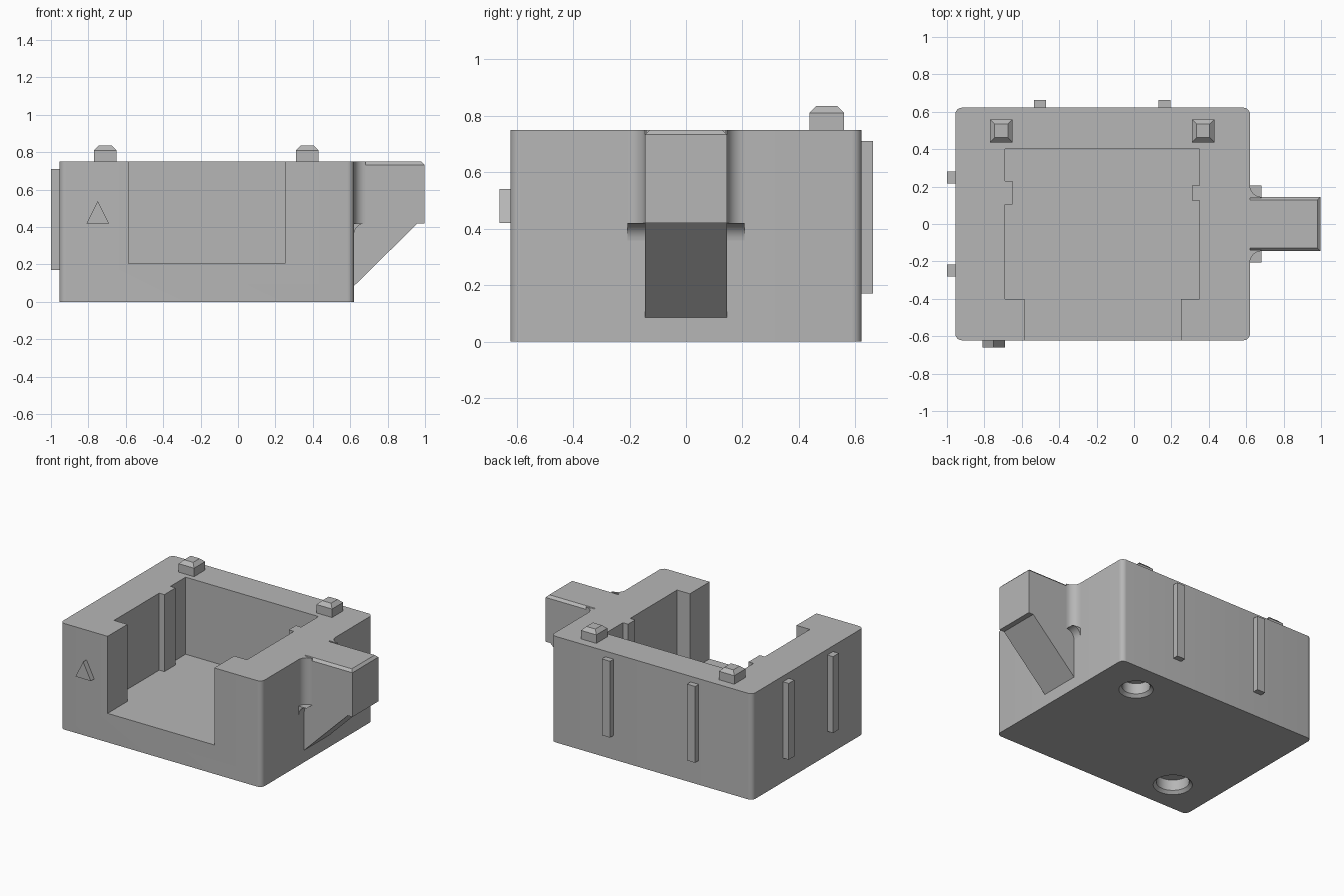
import bpy, bmesh, math
from mathutils import Vector

old = bpy.data.objects.get("Cube")
if old:
    bpy.data.objects.remove(old, do_unlink=True)

grey = bpy.data.materials.new("plain grey")
grey.use_nodes = True
grey.diffuse_color = (0.47, 0.47, 0.47, 1)
grey.node_tree.nodes["Principled BSDF"].inputs["Base Color"].default_value = (0.47, 0.47, 0.47, 1)


def finish(name, bm):
    bmesh.ops.recalc_face_normals(bm, faces=bm.faces)
    mesh = bpy.data.meshes.new(name)
    bm.to_mesh(mesh)
    bm.free()
    mesh.materials.append(grey)
    obj = bpy.data.objects.new(name, mesh)
    bpy.context.collection.objects.link(obj)
    return obj


def prism(name, points, direction, chamfer=0, pick=None):
    """Extrude a closed outline of 3D points; optionally chamfer picked edges."""
    bm = bmesh.new()
    face = bm.faces.new([bm.verts.new(p) for p in points])
    out = bmesh.ops.extrude_face_region(bm, geom=[face], use_keep_orig=True)
    moved = [g for g in out["geom"] if isinstance(g, bmesh.types.BMVert)]
    bmesh.ops.translate(bm, verts=moved, vec=direction)
    bmesh.ops.recalc_face_normals(bm, faces=bm.faces)
    if chamfer:
        bm.normal_update()
        edges = [e for e in bm.edges if pick(e)]
        bmesh.ops.bevel(bm, geom=edges, offset=chamfer, segments=1, affect='EDGES')
    return finish(name, bm)


def box(name, x0, x1, y0, y1, z0, z1, chamfer=0, pick=None):
    pts = [(x0, y0, z0), (x1, y0, z0), (x1, y1, z0), (x0, y1, z0)]
    return prism(name, pts, (0, 0, z1 - z0), chamfer, pick)


def activate(obj):
    bpy.ops.object.select_all(action='DESELECT')
    obj.select_set(True)
    bpy.context.view_layer.objects.active = obj


def smooth(obj):
    activate(obj)
    bpy.ops.object.shade_smooth_by_angle(angle=math.radians(30))


def cut(obj, cutter):
    cutter.hide_render = True
    mod = obj.modifiers.new("cut", 'BOOLEAN')
    mod.operation, mod.solver, mod.object = 'DIFFERENCE', 'EXACT', cutter
    activate(obj)
    bpy.ops.object.modifier_apply(modifier=mod.name)
    bpy.data.objects.remove(cutter, do_unlink=True)


LEFT, RIGHT, SIDE, TOP, FLOOR = -0.955, 0.62, 0.622, 0.75, 0.205

# Housing block with rounded upright corners
R = 0.035
outline = []
for i, (cx, cy) in enumerate([(RIGHT - R, SIDE - R), (LEFT + R, SIDE - R),
                              (LEFT + R, R - SIDE), (RIGHT - R, R - SIDE)]):
    for k in range(7):
        a = math.pi / 2 * (i + k / 6)
        outline.append((cx + R * math.cos(a), cy + R * math.sin(a), 0))
housing = prism("housing", outline, (0, 0, TOP))

# Open-front cavity with a guide rib on each side wall
cavity = [(-0.585, -0.8), (0.25, -0.8), (0.25, -0.4), (0.35, -0.4),
          (0.35, 0.125), (0.31, 0.125), (0.31, 0.205), (0.35, 0.205),
          (0.35, 0.4), (-0.69, 0.4), (-0.69, 0.23), (-0.65, 0.23),
          (-0.65, 0.105), (-0.69, 0.105), (-0.69, -0.4), (-0.585, -0.4)]
cut(housing, prism("cavity_cutter", [(x, y, FLOOR) for x, y in cavity], (0, 0, 1)))

# Two chamfered sockets in the underside
for x, y, r in [(0.31, 0.39, 0.09), (-0.65, -0.39, 0.105)]:
    bm = bmesh.new()
    rings = []
    for radius, z in [(r + 0.04, -0.02), (r, 0.02), (r, 0.095)]:
        rings.append([bm.verts.new((x + radius * math.cos(t * math.tau / 40),
                                    y + radius * math.sin(t * math.tau / 40), z))
                      for t in range(40)])
    for low, high in zip(rings, rings[1:]):
        for t in range(40):
            n = (t + 1) % 40
            bm.faces.new((low[t], low[n], high[n], high[t]))
    bm.faces.new(rings[0])
    bm.faces.new(rings[-1])
    cut(housing, finish("socket_cutter", bm))
smooth(housing)

# Chamfered locating pegs on the rear rim
for name, x in [("right_peg", -0.71), ("left_peg", 0.37)]:
    box(name, x - 0.06, x + 0.06, 0.437, 0.56, TOP - 0.01, 0.835, 0.025,
        lambda e: all(v.co.z > 0.8 for v in e.verts))

# Upright ribs on the back and on the side opposite the arm
for i, x in enumerate((-0.503, 0.163)):
    box(f"back_rib_{i + 1}", x - 0.032, x + 0.032, SIDE - 0.01, 0.662, 0.17, 0.71)
for i, y in enumerate((-0.248, 0.248)):
    box(f"side_rib_{i + 1}", -1.0, LEFT + 0.01, y - 0.032, y + 0.032, 0.17, 0.71)

# Raised triangle marker on the front
prism("front_marker", [(-0.81, -0.61, 0.42), (-0.69, -0.61, 0.42), (-0.75, -0.61, 0.54)],
      (0, -0.05, 0))

# Side arm with sloped underside and chamfered top
ARM = 0.145
profile = [(0.6, TOP), (0.997, TOP), (0.997, 0.42), (0.96, 0.42), (RIGHT, 0.085), (0.6, 0.085)]
prism("side_arm", [(x, -ARM, z) for x, z in profile], (0, 2 * ARM, 0), 0.017,
      lambda e: all(v.co.z > TOP - 0.001 for v in e.verts)
      and max(v.co.x for v in e.verts) > 0.9)

# Concave fillets beside the arm, each standing on a small curved ledge
F = 0.062
arc = [(F - F * math.cos(math.pi / 2 * k / 8), F - F * math.sin(math.pi / 2 * k / 8))
       for k in range(9)]
for side, s in (("right", -1), ("left", 1)):
    pts = [(RIGHT - 0.005, s * (ARM - 0.005)), (RIGHT - 0.005, s * (ARM + F))]
    pts += [(RIGHT + a, s * (ARM + b)) for a, b in arc]
    pts.append((RIGHT + F, s * (ARM - 0.005)))
    smooth(prism(f"{side}_arm_fillet", [(x, y, 0.42) for x, y in pts], (0, 0, TOP - 0.42)))
    pts = [(RIGHT - 0.005, 0.42), (RIGHT - 0.005, 0.42 - F)]
    pts += [(RIGHT + a, 0.42 - b) for a, b in arc]
    pts.append((RIGHT + F, 0.42))
    smooth(prism(f"{side}_arm_ledge", [(x, s * (ARM - 0.005), z) for x, z in pts],
                 (0, s * (F + 0.005), 0)))
